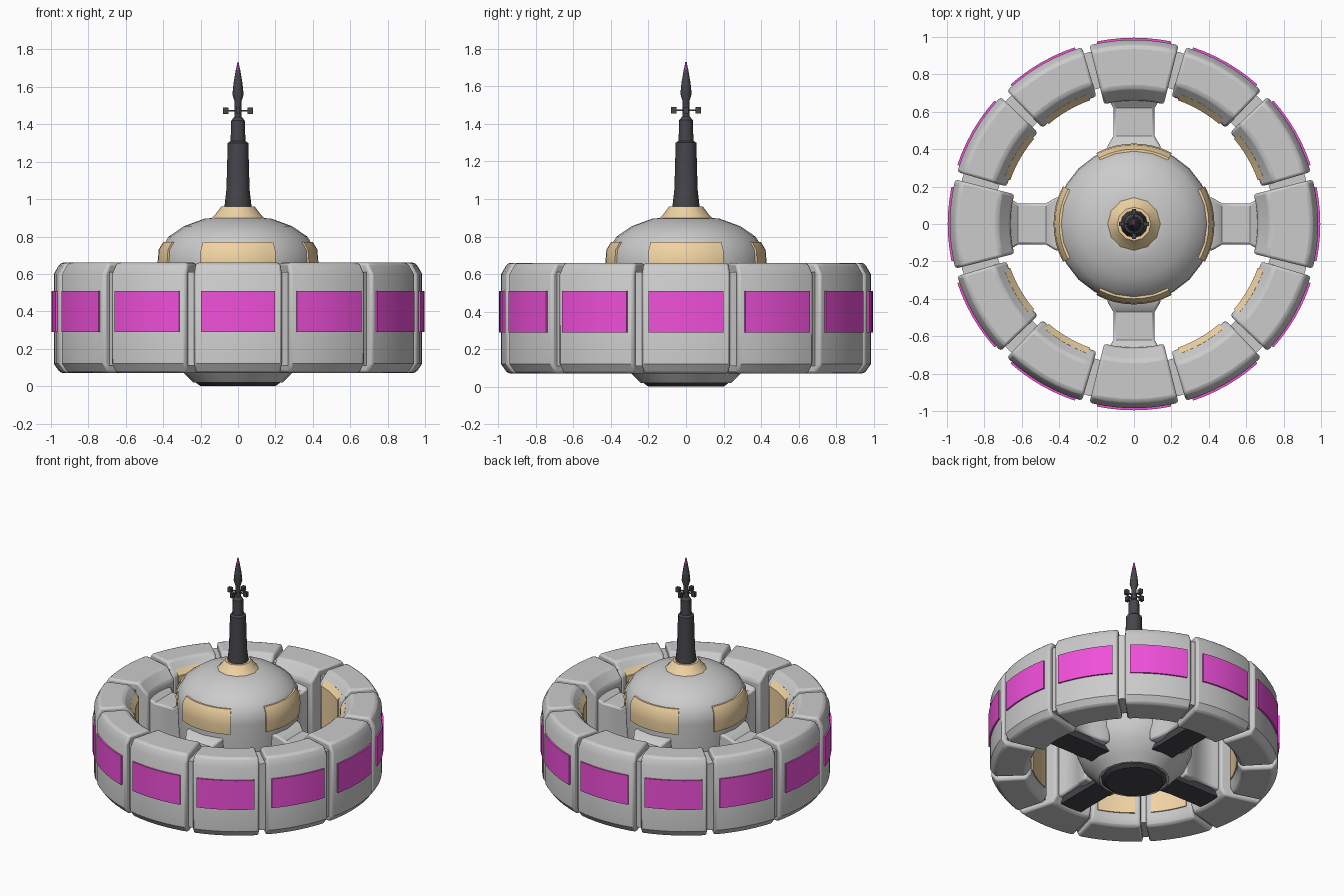
import bpy, bmesh
from math import sin, cos, radians, tau

if "Cube" in bpy.data.objects:
    bpy.data.objects.remove(bpy.data.objects["Cube"])


def material(name, rgb):
    m = bpy.data.materials.new(name)
    m.diffuse_color = (*rgb, 1)
    m.use_nodes = True
    m.node_tree.nodes["Principled BSDF"].inputs["Base Color"].default_value = m.diffuse_color
    return m


PINK = material("pink_light", (0.87, 0.08, 0.70))
TAN = material("warm_window", (0.87, 0.65, 0.36))
DARK = material("dark_metal", (0.06, 0.06, 0.07))


def finish(name, bm, mat=None, bevel=0):
    bmesh.ops.recalc_face_normals(bm, faces=bm.faces)
    me = bpy.data.meshes.new(name)
    bm.to_mesh(me)
    bm.free()
    me.shade_smooth()
    me.set_sharp_from_angle(angle=radians(32))
    if mat:
        me.materials.append(mat)
    ob = bpy.data.objects.new(name, me)
    bpy.context.collection.objects.link(ob)
    if bevel:
        b = ob.modifiers.new("bevel", 'BEVEL')
        b.width, b.segments, b.limit_method = bevel, 2, 'ANGLE'
        b.angle_limit = radians(40)
    return ob


def wedge(name, mid, half, profile, mat=None, segs=6, bevel=0):
    """Sweep a closed (radius, z) section through an arc, angles in degrees."""
    bm = bmesh.new()
    rings = []
    for i in range(segs + 1):
        a = radians(mid - half + 2 * half * i / segs)
        rings.append([bm.verts.new((r * cos(a), r * sin(a), z)) for r, z in profile])
    n = len(profile)
    for p, q in zip(rings, rings[1:]):
        for j in range(n):
            k = (j + 1) % n
            bm.faces.new((p[j], p[k], q[k], q[j]))
    bm.faces.new(rings[0])
    bm.faces.new(rings[-1])
    return finish(name, bm, mat, bevel)


def lathe(name, profile, sides, mat=None, closed=False):
    """Spin a (radius, z) profile; open profiles get flat caps."""
    bm = bmesh.new()
    rings = [[bm.verts.new((r * cos(tau * i / sides), r * sin(tau * i / sides), z))
              for i in range(sides)] for r, z in profile]
    pairs = list(zip(rings, rings[1:]))
    if closed:
        pairs.append((rings[-1], rings[0]))
    for p, q in pairs:
        for i in range(sides):
            k = (i + 1) % sides
            bm.faces.new((p[i], p[k], q[k], q[i]))
    if not closed:
        bm.faces.new(rings[0])
        bm.faces.new(rings[-1])
    return finish(name, bm, mat)


def loft(name, sections, angle, mat=None, bevel=0):
    """Box-section beam from (radius, half_width, z0, z1) stations."""
    bm = bmesh.new()
    c, s = cos(radians(angle)), sin(radians(angle))
    rings = []
    for r, w, z0, z1 in sections:
        pts = ((-w, z0), (w, z0), (w, z1), (-w, z1))
        rings.append([bm.verts.new((r * c - t * s, r * s + t * c, z)) for t, z in pts])
    for p, q in zip(rings, rings[1:]):
        for j in range(4):
            k = (j + 1) % 4
            bm.faces.new((p[j], p[k], q[k], q[j]))
    bm.faces.new(rings[0])
    bm.faces.new(rings[-1])
    return finish(name, bm, mat, bevel)


# Outer ring: twelve modules, those on the axes are deeper and carry the spokes
for i in range(12):
    a = i * 30
    axis = i % 3 == 0
    ri = 0.66 if axis else 0.71
    section = [(ri + 0.03, 0.07), (0.95, 0.07), (0.985, 0.12), (0.985, 0.60),
               (0.95, 0.66), (ri + 0.07, 0.66), (ri, 0.58), (ri, 0.12)]
    wedge(f"ring_module_{i}", a, 14.0 if axis else 13.6, section, bevel=0.015)
    wedge(f"outer_light_{i}", a, 11.5,
          [(0.97, 0.29), (0.996, 0.29), (0.996, 0.51), (0.97, 0.51)], PINK)
    if not axis:
        wedge(f"inner_window_{i}", a, 10.5,
              [(0.73, 0.16), (0.702, 0.16), (0.702, 0.57), (0.735, 0.61), (0.75, 0.60)], TAN)

# Recessed ring joining the modules
lathe("ring_joint", [(0.75, 0.11), (0.95, 0.11), (0.95, 0.61), (0.75, 0.61)], 48, closed=True)

# Hub with its dome
lathe("hub", [(0.24, 0.02), (0.28, 0.06), (0.36, 0.14), (0.40, 0.24), (0.41, 0.45),
              (0.42, 0.66), (0.415, 0.73), (0.37, 0.80), (0.29, 0.855),
              (0.18, 0.895), (0.13, 0.90)], 24)
lathe("hub_base", [(0.20, 0.0), (0.24, 0.03)], 12, DARK)
lathe("dome_collar", [(0.15, 0.89), (0.12, 0.92), (0.09, 0.96)], 12, TAN)

# Spokes with flared ends, dark undersides, and hub windows above them
for i in range(4):
    a = i * 90
    loft(f"spoke_{i}", [(0.34, 0.15, 0.12, 0.56), (0.42, 0.14, 0.12, 0.55),
                        (0.47, 0.11, 0.14, 0.51), (0.62, 0.11, 0.14, 0.51),
                        (0.67, 0.14, 0.12, 0.55), (0.72, 0.14, 0.12, 0.55)], a, bevel=0.012)
    loft(f"spoke_keel_{i}", [(0.30, 0.09, 0.09, 0.16), (0.72, 0.09, 0.09, 0.16)], a, DARK)
    wedge(f"hub_window_{i}", a, 28,
          [(0.39, 0.59), (0.426, 0.59), (0.43, 0.66), (0.424, 0.73), (0.40, 0.77),
           (0.37, 0.77)], TAN, segs=8)

# Antenna mast and its tip light
lathe("antenna_mast", [(0.075, 0.94), (0.062, 1.05), (0.055, 1.30), (0.04, 1.31),
                       (0.036, 1.42), (0.02, 1.44), (0.018, 1.52), (0.03, 1.56),
                       (0.024, 1.62), (0.012, 1.69)], 12, DARK)
lathe("antenna_light", [(0.012, 1.685), (0.004, 1.73)], 8, PINK)

# Small antenna prongs
for i in range(4):
    loft(f"antenna_arm_{i}", [(0.0, 0.004, 1.468, 1.476), (0.06, 0.004, 1.468, 1.476)],
         i * 90, DARK)
    loft(f"antenna_prong_{i}", [(0.05, 0.012, 1.455, 1.49), (0.08, 0.012, 1.455, 1.49)],
         i * 90, DARK)
